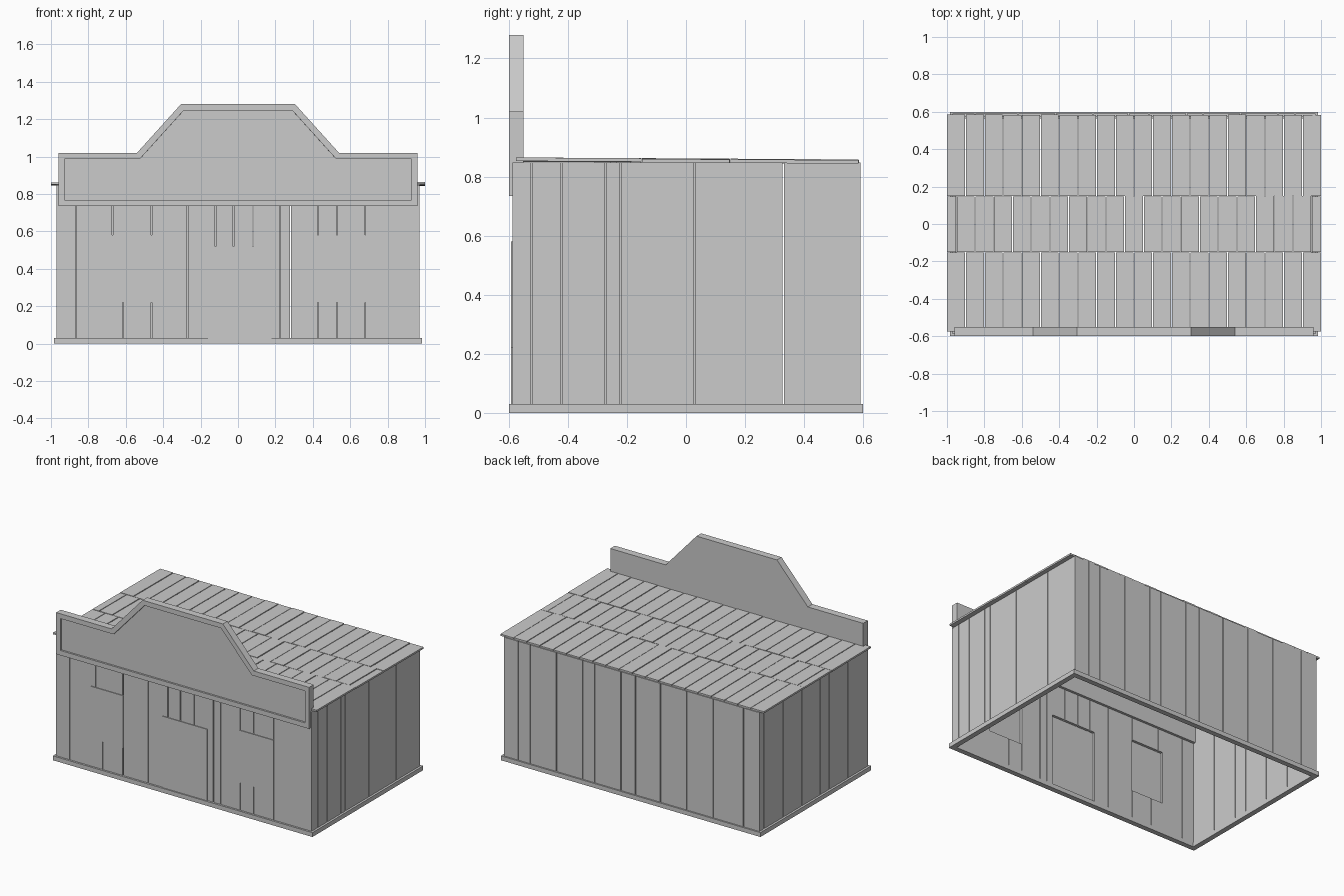
import bpy, bmesh, random

if "Cube" in bpy.data.objects:
    bpy.data.objects.remove(bpy.data.objects["Cube"])

random.seed(4)
GAP = 0.005


def add_box(bm, x0, x1, y0, y1, z0, z1, slope=0.0):
    """Box between limits; slope tilts it in z along y."""
    verts = bmesh.ops.create_cube(bm, size=1)["verts"]
    for v in verts:
        v.co.x = x0 if v.co.x < 0 else x1
        v.co.y = y0 if v.co.y < 0 else y1
        v.co.z = (z0 if v.co.z < 0 else z1) + slope * v.co.y


def finish(name, bm):
    bmesh.ops.recalc_face_normals(bm, faces=bm.faces[:])
    mesh = bpy.data.meshes.new(name)
    bm.to_mesh(mesh)
    bm.free()
    ob = bpy.data.objects.new(name, mesh)
    bpy.context.collection.objects.link(ob)
    return ob


def boxes(name, items):
    bm = bmesh.new()
    for it in items:
        add_box(bm, *it)
    return finish(name, bm)


def spans(edges):
    """Board intervals with a thin gap at every inner seam."""
    n = len(edges) - 1
    return [(a + (GAP / 2 if i else 0), b - (GAP / 2 if i < n - 1 else 0))
            for i, (a, b) in enumerate(zip(edges, edges[1:]))]


# Foundation ring, open in the middle
W = 0.035
boxes("base_frame", [
    (-0.985, 0.985, -0.6, -0.6 + W, 0, 0.03),
    (-0.985, 0.985, 0.6 - W, 0.6, 0, 0.03),
    (-0.985, -0.985 + W, -0.6 + W, 0.6 - W, 0, 0.03),
    (0.985 - W, 0.985, -0.6 + W, 0.6 - W, 0, 0.03)])

# Side and back plank walls
Z0, Z1 = 0.03, 0.848
right = [-0.587, -0.523, -0.42, -0.272, -0.222, 0.03, 0.33, 0.59]
left = [-0.587, -0.37, -0.17, -0.068, 0.13, 0.33, 0.54, 0.59]
back = [-0.955, -0.85, -0.62, -0.42, -0.22, -0.03, 0.08, 0.28, 0.37, 0.57,
        0.77, 0.86, 0.955]
boxes("right_wall", [(0.955, 0.97, a, b, Z0, Z1) for a, b in spans(right)])
boxes("left_wall", [(-0.97, -0.955, a, b, Z0, Z1) for a, b in spans(left)])
boxes("back_wall", [(a, b, 0.575, 0.59, Z0, Z1 - 0.003) for a, b in spans(back)])

# Front plank wall, in groups around the door and window openings
TOP = 0.74
groups = [
    ([-0.955, -0.865, -0.705], Z0, TOP),
    ([-0.705, -0.67, -0.465], 0.58, TOP),
    ([-0.705, -0.615, -0.465], Z0, 0.22),
    ([-0.46, -0.27, -0.16], Z0, TOP),
    ([-0.16, -0.12, -0.025, 0.08, 0.18], 0.52, TOP),
    ([0.18, 0.225, 0.28, 0.425], Z0, TOP),
    ([0.43, 0.53, 0.68], 0.58, TOP),
    ([0.43, 0.53, 0.68], Z0, 0.22),
    ([0.683, 0.955], Z0, TOP)]
boxes("front_wall", [(a, b, -0.587, -0.567, z0, z1)
                     for edges, z0, z1 in groups for a, b in spans(edges)])

# Door and window panels, standing just proud of the planks
for name, x0, x1, z0, z1 in (("door", -0.16, 0.18, 0.03, 0.52),
                             ("left_window", -0.705, -0.46, 0.22, 0.58),
                             ("right_window", 0.425, 0.683, 0.22, 0.58)):
    boxes(name, [(x0, x1, -0.592, -0.584, z0, z1)])

# Roof: three staggered rows of boards with a slight fall to the back
roof = []
for y0, y1, off in ((-0.575, -0.151, 0), (-0.149, 0.149, 0.05), (0.151, 0.585, 0)):
    edges = [-1.0] + [round(-1 + off + 0.1 * i, 3) for i in range(1 - bool(off), 20)] + [1.0]
    for a, b in spans(edges):
        j = random.uniform(-0.0015, 0.0015)
        roof.append((a, b, y0, y1 + random.uniform(-0.002, 0), 0.848 + j, 0.860 + j, -0.006))
boxes("roof_boards", roof)

# Stepped false front with a recessed sign field
half = [(0.96, 0.735), (0.96, 1.02), (0.54, 1.02), (0.305, 1.28)]
outline = half + [(-x, z) for x, z in reversed(half)]
bm = bmesh.new()
front = [bm.verts.new((x, -0.6, z)) for x, z in outline]
rear = [bm.verts.new((x, -0.55, z)) for x, z in outline]
face = bm.faces.new(front)
bm.faces.new(rear[::-1])
for i in range(len(front)):
    k = (i + 1) % len(front)
    bm.faces.new((front[i], front[k], rear[k], rear[i]))
bmesh.ops.recalc_face_normals(bm, faces=bm.faces[:])
bmesh.ops.inset_region(bm, faces=[face], thickness=0.033, depth=0, use_even_offset=True)
bmesh.ops.inset_region(bm, faces=[face], thickness=0.0005, depth=0)
for v in face.verts:
    v.co.y += 0.012
finish("false_front", bm)
